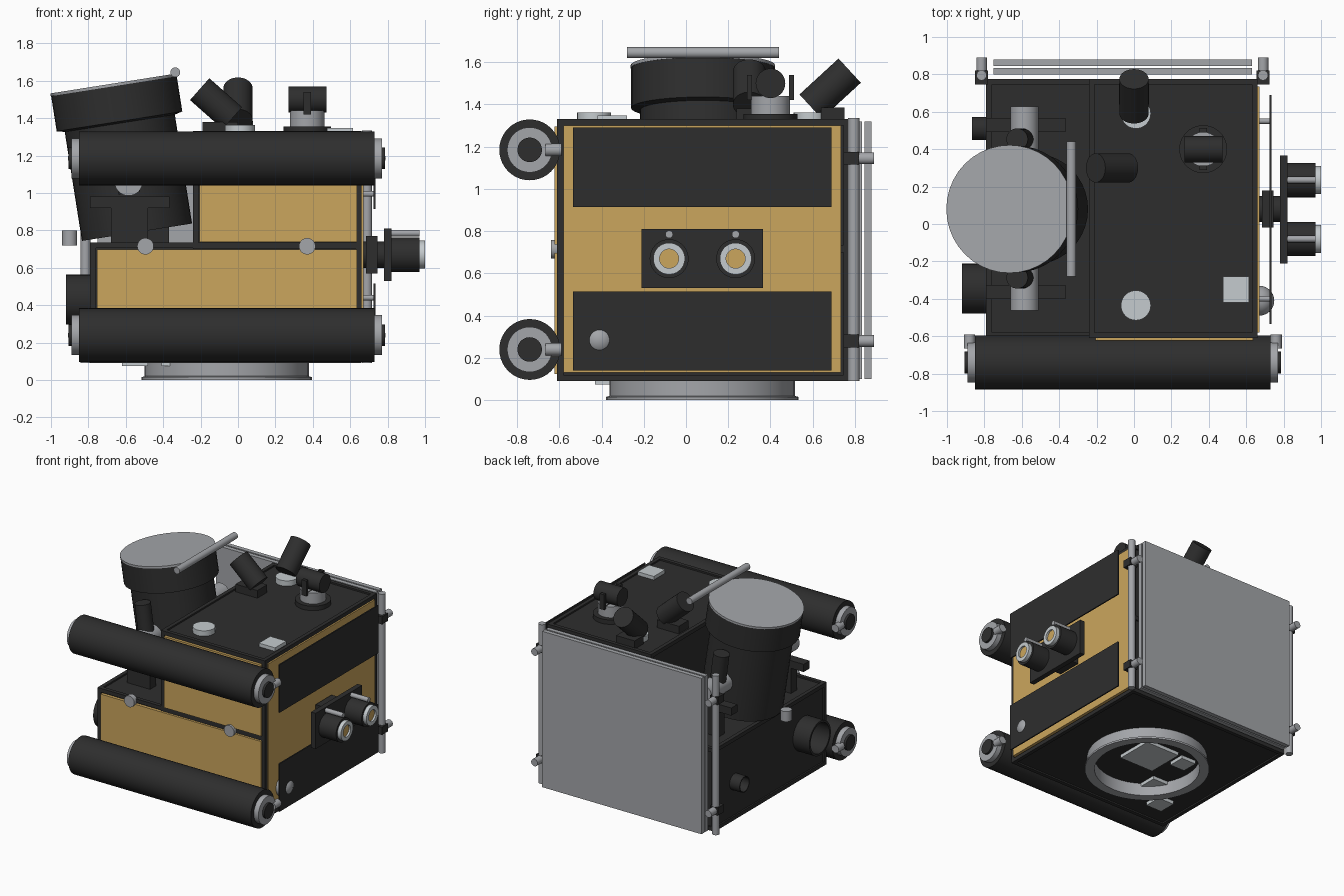
import bpy, bmesh, math
from mathutils import Vector

cube = bpy.data.objects.get("Cube")
if cube:
    bpy.data.objects.remove(cube, do_unlink=True)


def material(name, r, g, b):
    m = bpy.data.materials.new(name)
    m.use_nodes = True
    m.diffuse_color = (r, g, b, 1)
    m.node_tree.nodes["Principled BSDF"].inputs["Base Color"].default_value = (r, g, b, 1)
    return m


DARK = material("charcoal", 0.027, 0.027, 0.027)
GOLD = material("gold foil", 0.6, 0.38, 0.11)
GREY = material("mid grey", 0.37, 0.38, 0.4)
PALE = material("pale grey", 0.56, 0.6, 0.62)
parts = []


def finish(name, bm, mat):
    bmesh.ops.recalc_face_normals(bm, faces=bm.faces)
    mesh = bpy.data.meshes.new(name)
    bm.to_mesh(mesh)
    bm.free()
    mesh.materials.append(mat)
    ob = bpy.data.objects.new(name, mesh)
    bpy.context.collection.objects.link(ob)
    parts.append(ob)
    return ob


def box(name, xs, ys, zs, mat):
    bm = bmesh.new()
    bmesh.ops.create_cube(bm, size=1)
    for v in bm.verts:
        v.co = [(lo + hi) / 2 + c * (hi - lo) for c, (lo, hi) in zip(v.co, (xs, ys, zs))]
    return finish(name, bm, mat)


def lathe(name, base, axis, profile, mat, closed=False):
    """Spin (radius, height) points around an axis starting at base."""
    bm = bmesh.new()
    pts = profile + profile[:1] if closed else profile
    vs = [bm.verts.new((r, 0, h)) for r, h in pts]
    edges = [bm.edges.new(pair) for pair in zip(vs, vs[1:])]
    bmesh.ops.spin(bm, geom=vs + edges, cent=(0, 0, 0), axis=(0, 0, 1),
                   angle=math.tau, steps=40)
    bmesh.ops.remove_doubles(bm, verts=bm.verts, dist=0.0001)
    turn = Vector((0, 0, 1)).rotation_difference(Vector(axis))
    for v in bm.verts:
        v.co = turn @ v.co + Vector(base)
    return finish(name, bm, mat)


def rod(name, a, b, r, mat):
    d = Vector(b) - Vector(a)
    return lathe(name, a, d, [(0, 0), (r, 0), (r, d.length), (0, d.length)], mat)


def ring(name, a, b, r, inner, mat):
    d = Vector(b) - Vector(a)
    return lathe(name, a, d, [(inner, 0), (r, 0), (r, d.length), (inner, d.length)], mat, True)


def frame(name, xs, ys, zs, t):
    """Bars along the twelve edges of a box."""
    for i, spans in enumerate(((xs, ys, zs), (ys, zs, xs), (zs, xs, ys))):
        run, s, u = spans
        for a in ((s[0], s[0] + t), (s[1] - t, s[1])):
            for b in ((u[0], u[0] + t), (u[1] - t, u[1])):
                bar = (run, a, b)
                box(name, bar[-i % 3], bar[(1 - i) % 3], bar[(2 - i) % 3], DARK)


# Body: full width lower bay, narrower upper bay
LOW = ((-0.79, 0.66), (-0.61, 0.775), (0.09, 0.735))
UP = ((-0.24, 0.66), (-0.61, 0.775), (0.70, 1.33))
for name, bay in (("lower_bay", LOW), ("upper_bay", UP)):
    box(name, *[(lo + 0.012, hi - 0.012) for lo, hi in bay], DARK)
    frame(name + "_frame", *bay, 0.03)

# Gold foil panels
box("front_foil_lower", (-0.755, 0.635), (-0.622, -0.59), (0.125, 0.697), GOLD)
box("front_foil_upper", (-0.205, 0.635), (-0.622, -0.59), (0.738, 1.295), GOLD)
box("side_foil", (0.64, 0.672), (-0.58, 0.735), (0.13, 1.3), GOLD)
for x in (-0.495, 0.37):
    rod("front_button", (x, -0.6, 0.715), (x, -0.64, 0.715), 0.044, GREY)

# Dark side panels on stand-offs
for z in (0.14, 0.915):
    box("side_panel", (0.724, 0.734), (-0.535, 0.69), (z, z + 0.375), DARK)
    for y in (-0.4, 0.55):
        for dz in (0.08, 0.3):
            rod("panel_standoff", (0.66, y, z + dz), (0.725, y, z + dz), 0.015, GREY)
arc = [(0.08 * math.cos(t * math.pi / 16), 0.08 * math.sin(t * math.pi / 16)) for t in range(9)]
lathe("side_dome", (0.67, -0.41, 0.285), (1, 0, 0), arc, GREY)

# Twin lens unit
box("lens_mount", (0.685, 0.745), (-0.02, 0.18), (0.57, 0.77), DARK)
rod("lens_neck", (0.66, 0.08, 0.67), (0.79, 0.08, 0.67), 0.07, DARK)
box("lens_plate", (0.78, 0.82), (-0.21, 0.365), (0.53, 0.81), DARK)
for y in (-0.08, 0.235):
    rod("lens_barrel", (0.82, y, 0.67), (0.97, y, 0.67), 0.092, DARK)
    ring("lens_rim", (0.97, y, 0.67), (1.0, y, 0.67), 0.075, 0.045, PALE)
    rod("lens_glass", (0.97, y, 0.67), (0.985, y, 0.67), 0.046, GOLD)
    rod("lens_pin", (0.82, y, 0.785), (0.97, y, 0.785), 0.018, GREY)

# Front tubes with end caps
for z in (0.24, 1.185):
    rod("front_tube", (-0.85, -0.74, z), (0.73, -0.74, z), 0.144, DARK)
    rod("tube_cap", (-0.89, -0.74, z), (0.77, -0.74, z), 0.107, GREY)
    rod("tube_plug", (-0.907, -0.74, z), (0.787, -0.74, z), 0.058, DARK)
    for x in (-0.88, 0.76):
        rod("tube_bracket", (x, -0.665, z), (x, -0.59, z), 0.03, GREY)

# Rear panel stack, posts and hinges
for y in (0.8, 0.845):
    box("rear_panel", (-0.75, 0.63), (y, y + 0.034), (0.1, 1.32), GREY)
for x in (-0.815, 0.69):
    rod("rear_post", (x, 0.795, 0.09), (x, 0.795, 1.335), 0.027, GREY)
    for z in (0.28, 1.145):
        rod("hinge_pin", (x, 0.77, z), (x, 0.89, z), 0.028, GREY)
        box("hinge_block", (x - 0.035, x + 0.035), (0.745, 0.82), (z - 0.03, z + 0.03), DARK)

# Tilted telescope
foot = Vector((-0.54, 0.08, 0.79))
axis = Vector((-0.156, 0, 0.988))
lathe("telescope_barrel", foot, axis,
      [(0, 0), (0.298, 0), (0.298, 0.59), (0.34, 0.6), (0.34, 0.792), (0, 0.792)], DARK)
rod("telescope_lid", foot + axis * 0.79, foot + axis * 0.805, 0.342, GREY)
rod("lid_hinge", (-0.335, -0.28, 1.645), (-0.335, 0.44, 1.645), 0.026, GREY)
box("telescope_pedestal", (-0.54, -0.37), (-0.02, 0.18), (0.72, 0.85), DARK)
rod("telescope_stub", (-0.9, 0.045, 0.72), (-0.9, 0.045, 0.8), 0.04, GREY)

# Telescope cradle, mirrored front to back about the barrel
for side in (-1, 1):
    def at(x, d, z):
        return (x, 0.083 + side * d, z)
    ys = sorted((0.083 + side * 0.41, 0.083 + side * 0.485))
    box("cradle_bar", (-0.79, -0.365), ys, (0.92, 0.98), DARK)
    box("cradle_leg", (-0.68, -0.48), ys, (0.72, 0.93), DARK)
    rod("trunnion", at(-0.585, 0.28, 1.06), at(-0.585, 0.545, 1.06), 0.075, GREY)
    rod("cradle_damper", at(-0.58, 0.37, 1.0), at(-0.625, 0.37, 1.32), 0.058, DARK)

# Short tubes on the low side
for y, z, r, end in ((-0.345, 0.43, 0.133, -0.92), (0.51, 0.38, 0.062, -0.865)):
    ring("side_tube", (-0.77, y, z), (end, y, z), r, r * 0.88, DARK)

# Angled sensors on the top deck
rod("rear_sensor", (0, 0.59, 1.39), (0, 0.775, 1.56), 0.078, DARK)
box("rear_sensor_base", (-0.08, 0.08), (0.64, 0.75), (1.32, 1.385), DARK)
rod("left_sensor", (-0.03, 0.3, 1.4), (-0.205, 0.3, 1.555), 0.078, DARK)
box("left_sensor_base", (-0.19, 0.0), (0.24, 0.36), (1.32, 1.38), DARK)

# Swivel head on the top deck
lathe("swivel_base", (0.37, 0.4, 1.32), (0, 0, 1),
      [(0, 0), (0.128, 0), (0.128, 0.035), (0, 0.035)], DARK)
rod("swivel_collar", (0.37, 0.4, 1.35), (0.37, 0.4, 1.44), 0.092, GREY)
rod("swivel_head", (0.27, 0.4, 1.5), (0.473, 0.4, 1.5), 0.07, DARK)
for y in (0.3, 0.5):
    box("swivel_yoke", (0.35, 0.39), (y - 0.012, y + 0.012), (1.42, 1.54), DARK)
box("swivel_arm", (0.35, 0.39), (0.3, 0.5), (1.42, 1.44), DARK)

# Pale antennas on the top deck
for y in (-0.435, 0.59):
    rod("deck_disc", (0.01, y, 1.32), (0.01, y, 1.362), 0.08, PALE)
box("deck_square", (0.475, 0.615), (-0.42, -0.28), (1.32, 1.348), PALE)

# Mounting ring and patches underneath
lathe("mount_ring", (-0.06, 0.077, 0), (0, 0, 1),
      [(0.385, 0), (0.456, 0), (0.456, 0.015), (0.44, 0.02), (0.44, 0.1), (0.385, 0.1)],
      GREY, True)
for x, y, s in ((-0.04, 0.13, 0.15), (-0.3, 0.2, 0.065), (-0.34, -0.17, 0.07), (-0.55, -0.36, 0.07)):
    box("belly_patch", (x - s, x + s), (y - s, y + s), (0.075, 0.11), PALE)

# Smooth the round parts, keep edges sharp
bpy.ops.object.select_all(action='DESELECT')
for ob in parts:
    ob.select_set(True)
bpy.context.view_layer.objects.active = parts[0]
bpy.ops.object.shade_smooth_by_angle(angle=math.radians(30))
